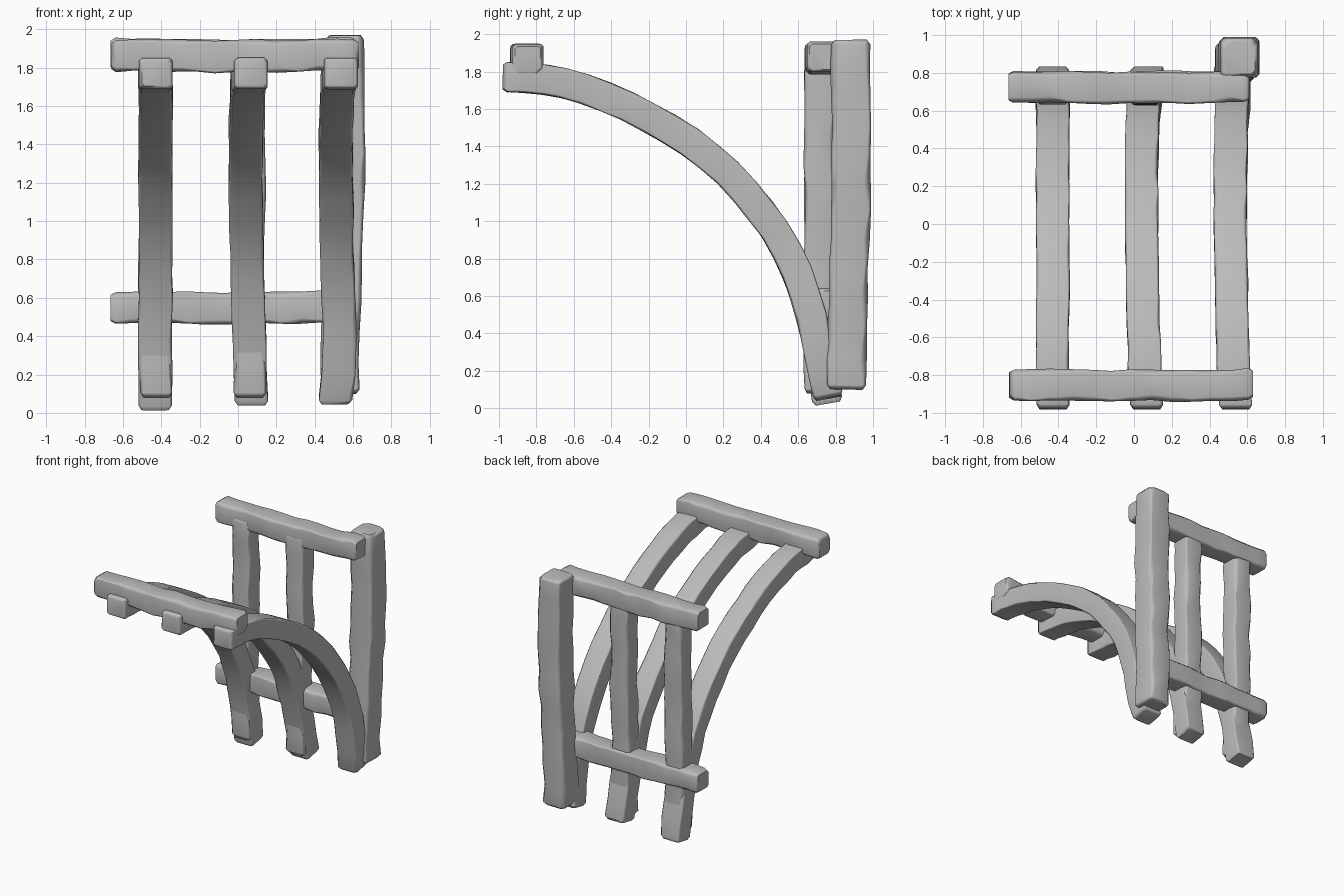
import bpy
import bmesh
import math
import random
from mathutils import Vector

random.seed(7)

cube = bpy.data.objects.get("Cube")
if cube:
    bpy.data.objects.remove(cube, do_unlink=True)

wood = bpy.data.materials.new("weathered_grey")
wood.use_nodes = True
GREY = (0.5, 0.5, 0.5, 1)
wood.diffuse_color = GREY
wood.node_tree.nodes["Principled BSDF"].inputs["Base Color"].default_value = GREY

X, Y = Vector((1, 0, 0)), Vector((0, 1, 0))


def rand(a):
    return random.uniform(-a, a)


def spline(points, steps):
    """Smooth path through the points."""
    p = [Vector(q) for q in points]
    p = [2 * p[0] - p[1]] + p + [2 * p[-1] - p[-2]]
    path = []
    for a, b, c, d in zip(p, p[1:], p[2:], p[3:]):
        for i in range(steps):
            t = i / steps
            path.append(0.5 * (2 * b + (c - a) * t + (2 * a - 5 * b + 4 * c - d) * t * t
                               + (3 * b - a - 3 * c + d) * t ** 3))
    return path + [p[-2]]


def ring(bm, centre, side, up, w, d, chamfer):
    """Eight-sided hewn section: a rectangle with uneven cut corners."""
    verts = []
    for sx, sy in ((1, 1), (-1, 1), (-1, -1), (1, -1)):
        c = chamfer * random.uniform(0.5, 1.4)
        pair = [(sx * w / 2, sy * (d / 2 - c)), (sx * (w / 2 - c), sy * d / 2)]
        if sx * sy < 0:
            pair.reverse()
        for a, b in pair:
            verts.append(bm.verts.new(centre + side * a + up * b))
    return verts


def hewn_beam(name, points, side, w, d, steps=4, rough=0.005, chamfer=0.022):
    path = spline(points, steps)
    last = len(path) - 1
    bm = bmesh.new()
    rings = []
    for i, p in enumerate(path):
        t = (path[min(i + 1, last)] - path[max(i - 1, 0)]).normalized()
        up = t.cross(side).normalized()
        c = p + side * rand(rough) + up * rand(rough)
        size = (w + rand(rough), d + rand(rough))
        if i in (0, last):
            # worn ends: a shrunken cap and a full section just inside it
            inward = t * (0.025 if i == 0 else -0.025)
            cap = ring(bm, c, side, up, w * 0.82, d * 0.82, chamfer)
            full = ring(bm, c + inward, side, up, *size, chamfer)
            rings += [cap, full] if i == 0 else [full, cap]
        else:
            rings.append(ring(bm, c, side, up, *size, chamfer))
    for a, b in zip(rings, rings[1:]):
        for k in range(8):
            j = (k + 1) % 8
            bm.faces.new((a[k], a[j], b[j], b[k]))
    bm.faces.new(rings[0])
    bm.faces.new(rings[-1])
    bmesh.ops.recalc_face_normals(bm, faces=bm.faces)
    mesh = bpy.data.meshes.new(name)
    bm.to_mesh(mesh)
    bm.free()
    mesh.materials.append(wood)
    obj = bpy.data.objects.new(name, mesh)
    bpy.context.collection.objects.link(obj)
    bpy.ops.object.select_all(action="DESELECT")
    obj.select_set(True)
    bpy.context.view_layer.objects.active = obj
    bpy.ops.object.shade_smooth_by_angle(angle=math.radians(50))
    obj.modifiers.new("flat_faces", "WEIGHTED_NORMAL").keep_sharp = True
    return obj


# Curved ribs: shared side profile (y, z), each with its own sideways sway
PROFILE = [(-0.98, 1.77), (-0.84, 1.765), (-0.66, 1.74), (-0.43, 1.665), (-0.2, 1.555),
           (0.02, 1.425), (0.22, 1.26), (0.4, 1.055), (0.54, 0.84), (0.635, 0.61),
           (0.7, 0.36), (0.76, 0.035)]
for name, x, sway, drop in (("left_rib", 0.54, -0.03, 0.02),
                            ("middle_rib", 0.07, -0.03, 0.015),
                            ("right_rib", -0.43, 0.0, -0.01)):
    end = len(PROFILE) - 1
    pts = [(x + sway * math.sin(math.pi * i / end), y, z)
           for i, (y, z) in enumerate(PROFILE)]
    pts[-1] = (x + (sway if name == "left_rib" else 0), 0.76, 0.035 + drop)
    hewn_beam(name, pts, X, 0.175, 0.16, steps=2, rough=0.003, chamfer=0.014)

# Upright posts behind the ribs
for name, x in (("middle_post", 0.06), ("right_post", -0.43)):
    hewn_beam(name, [(x, 0.71, 0.08), (x - 0.008, 0.71, 0.7), (x, 0.715, 1.3),
                     (x, 0.715, 1.87)], X, 0.165, 0.16)

# Thick corner post
hewn_beam("corner_post", [(0.53, 0.855, 0.1), (0.545, 0.87, 0.75), (0.56, 0.885, 1.35),
                          (0.56, 0.88, 1.97)], X, 0.2, 0.21, chamfer=0.028)

# Cross beams: back top, back bottom and front
for name, right, left, y, z in (("back_top_beam", -0.665, 0.61, 0.725, 1.87),
                                ("back_lower_rail", -0.665, 0.52, 0.73, 0.55),
                                ("front_beam", -0.66, 0.63, -0.85, 1.865)):
    mid = (left + right) / 2
    hewn_beam(name, [(right, y, z), (mid, y - 0.005, z - 0.005), (left, y, z + 0.005)],
              Y, 0.165, 0.165, steps=6)
